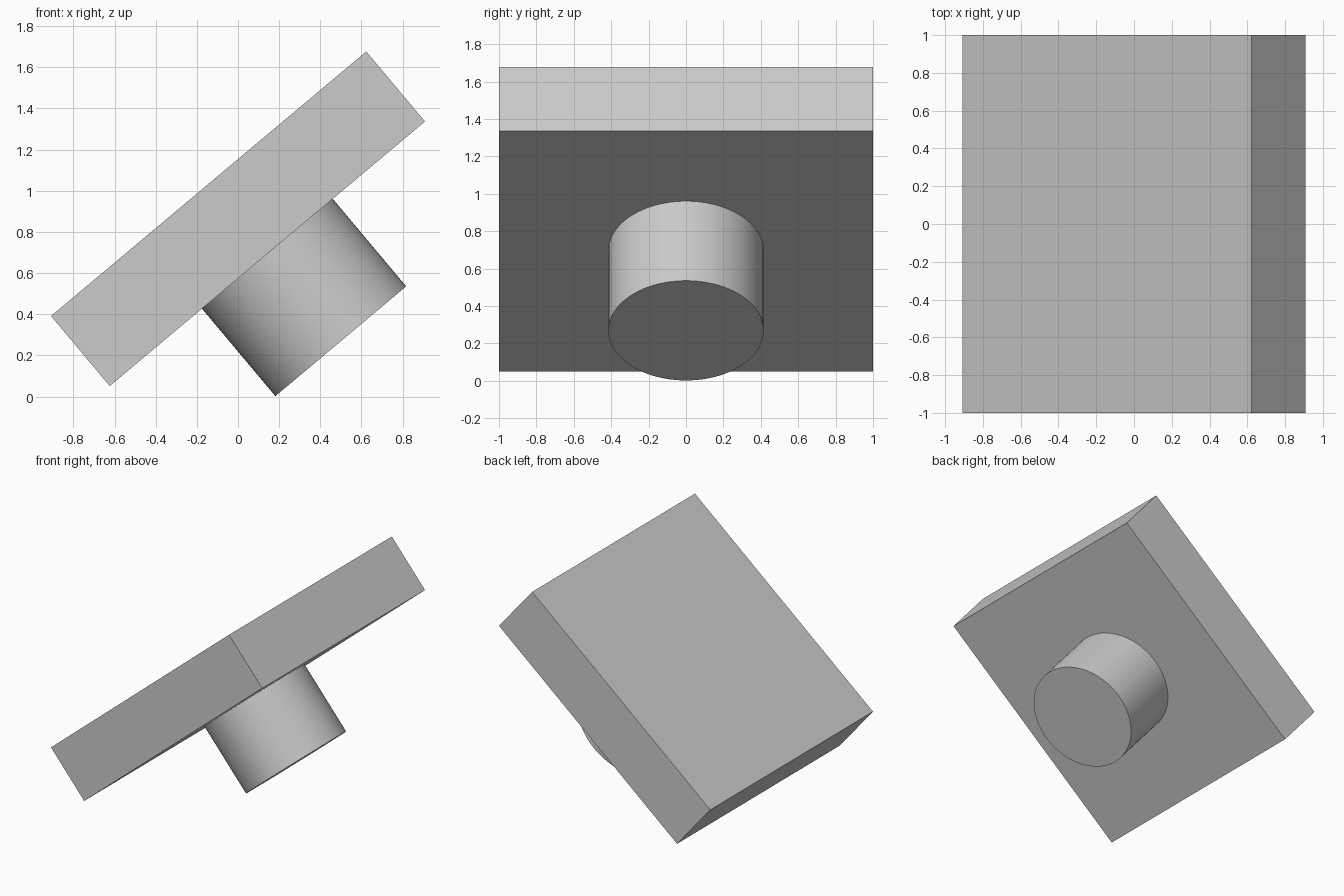
import bpy
from math import radians
from mathutils import Matrix, Vector

cube = bpy.data.objects.get("Cube")
if cube:
    bpy.data.objects.remove(cube, do_unlink=True)

TILT = radians(-40)        # the slab rises towards +x
CENTRE = Vector((0, 0, 0.864))
THICK = 0.444
RADIUS = 0.415
PEG_END = -0.777           # lower end of the peg along the slab normal

# One plain grey
grey = bpy.data.materials.new("light_grey")
grey.use_nodes = True
colour = (0.6, 0.6, 0.6, 1)
grey.diffuse_color = colour
grey.node_tree.nodes["Principled BSDF"].inputs["Base Color"].default_value = colour

tilt = Matrix.Translation(CENTRE) @ Matrix.Rotation(TILT, 4, 'Y')


def finish(name, offset, scale=(1, 1, 1)):
    """Name the new primitive, bake its scale and tilt it into place."""
    ob = bpy.context.object
    ob.name = name
    ob.data.transform(Matrix.Diagonal((*scale, 1)))
    ob.matrix_world = tilt @ Matrix.Translation((0, 0, offset))
    ob.data.materials.append(grey)
    return ob


# Square slab
bpy.ops.mesh.primitive_cube_add(size=1)
finish("slab", 0, (2, 2, THICK))

# Round peg under the slab
top = -THICK / 2
bpy.ops.mesh.primitive_cylinder_add(vertices=96, radius=RADIUS, depth=top - PEG_END)
finish("peg", (top + PEG_END) / 2)
bpy.ops.object.shade_smooth_by_angle(angle=radians(30))
